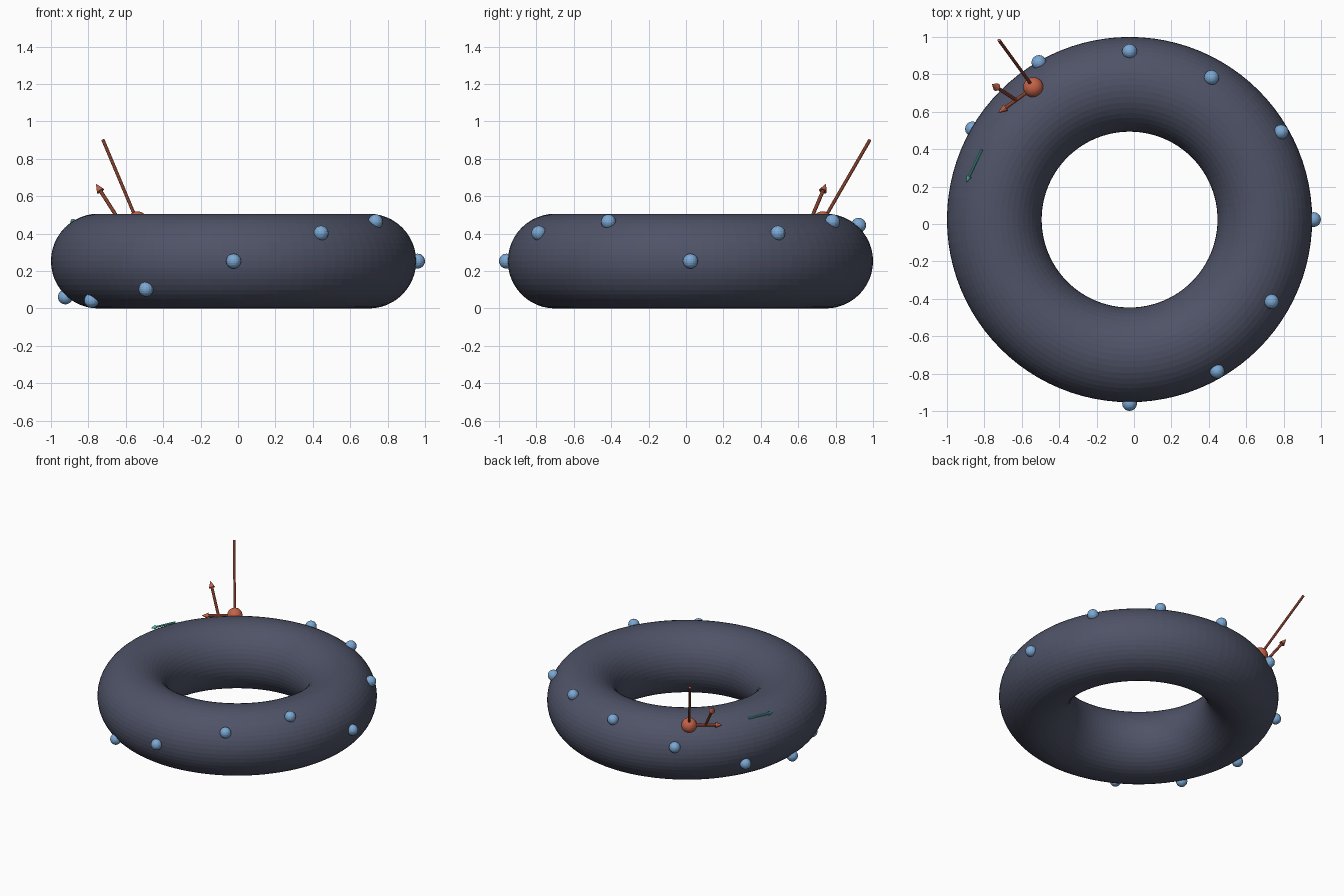
import bpy, math
from mathutils import Vector

if "Cube" in bpy.data.objects:
    bpy.data.objects.remove(bpy.data.objects["Cube"])

S = 0.3616                      # scale of the design units
R, r = 2.0 * S, 0.7 * S         # ring and tube radius
C = Vector((-1 + R + r, 1 - R - r, r))
LIFT = 0.02 * S                 # markers sit slightly off the surface


def material(name, rgb):
    m = bpy.data.materials.new(name)
    m.diffuse_color = (*rgb, 1)
    m.use_nodes = True
    m.node_tree.nodes["Principled BSDF"].inputs["Base Color"].default_value = m.diffuse_color
    return m


SLATE = material("dark_slate", (0.078, 0.086, 0.135))
BLUE = material("light_blue", (0.20, 0.39, 0.65))
RED = material("brick_red", (0.56, 0.125, 0.065))
TEAL = material("teal", (0.08, 0.52, 0.42))


def finish(name, mat):
    o = bpy.context.object
    o.name = name
    o.data.materials.append(mat)
    return o


def normal(t, p):
    return Vector((math.cos(t) * math.cos(p), math.sin(t) * math.cos(p), math.sin(p)))


def tangent(t):
    return Vector((-math.sin(t), math.cos(t), 0))


def on_ring(t, p, lift=LIFT):
    return C + R * Vector((math.cos(t), math.sin(t), 0)) + (r + lift) * normal(t, p)


def ball(name, at, radius, mat, seg=16, rings=12):
    bpy.ops.mesh.primitive_uv_sphere_add(segments=seg, ring_count=rings, radius=radius, location=at)
    return finish(name, mat)


def rod(name, a, b, r1, r2, mat, sides=10):
    d = b - a
    bpy.ops.mesh.primitive_cone_add(vertices=sides, radius1=r1, radius2=r2, depth=d.length,
                                    location=(a + b) / 2,
                                    rotation=d.to_track_quat('Z', 'Y').to_euler())
    return finish(name, mat)


def arrow(name, a, b, shaft, head_r, head_len, mat):
    neck = b - (b - a).normalized() * head_len
    rod(name + "_shaft", a, neck, shaft, shaft, mat)
    rod(name + "_head", neck, b, head_r, 0, mat)


# Ring body
bpy.ops.mesh.primitive_torus_add(major_radius=R, minor_radius=r, major_segments=96,
                                 minor_segments=48, location=C)
finish("ring", SLATE)

# Blue beads on a path that waves about the outer equator
for i in range(12):
    t = math.radians(30 * i)
    ball(f"bead_{i + 1}", on_ring(t, 0.955 * math.sin(t * 4 / 3)), 0.11 * S, BLUE)

# Red marker with its outward rod
T, P = 2.2, 0.95
n, e = normal(T, P), tangent(T)
base = on_ring(T, P)
ball("marker", base, 0.15 * S, RED, 20, 14)
rod("normal_rod", base, on_ring(T, P, 1.5 * S), 0.009, 0.009, RED)

# Red arrows: one along the ring, one leaning off its middle
arrow("along_arrow", base, base + e * 0.233, 0.010, 0.022, 0.05, RED)
start = base + e * 0.115
arrow("lean_arrow", start, start + (n * 0.974 + e * 0.21) * 0.255, 0.010, 0.022, 0.05, RED)

# Small teal arrow further round the ring
tail = on_ring(2.7, P)
arrow("teal_arrow", tail, tail + tangent(2.7) * 0.194, 0.007, 0.015, 0.035, TEAL)
